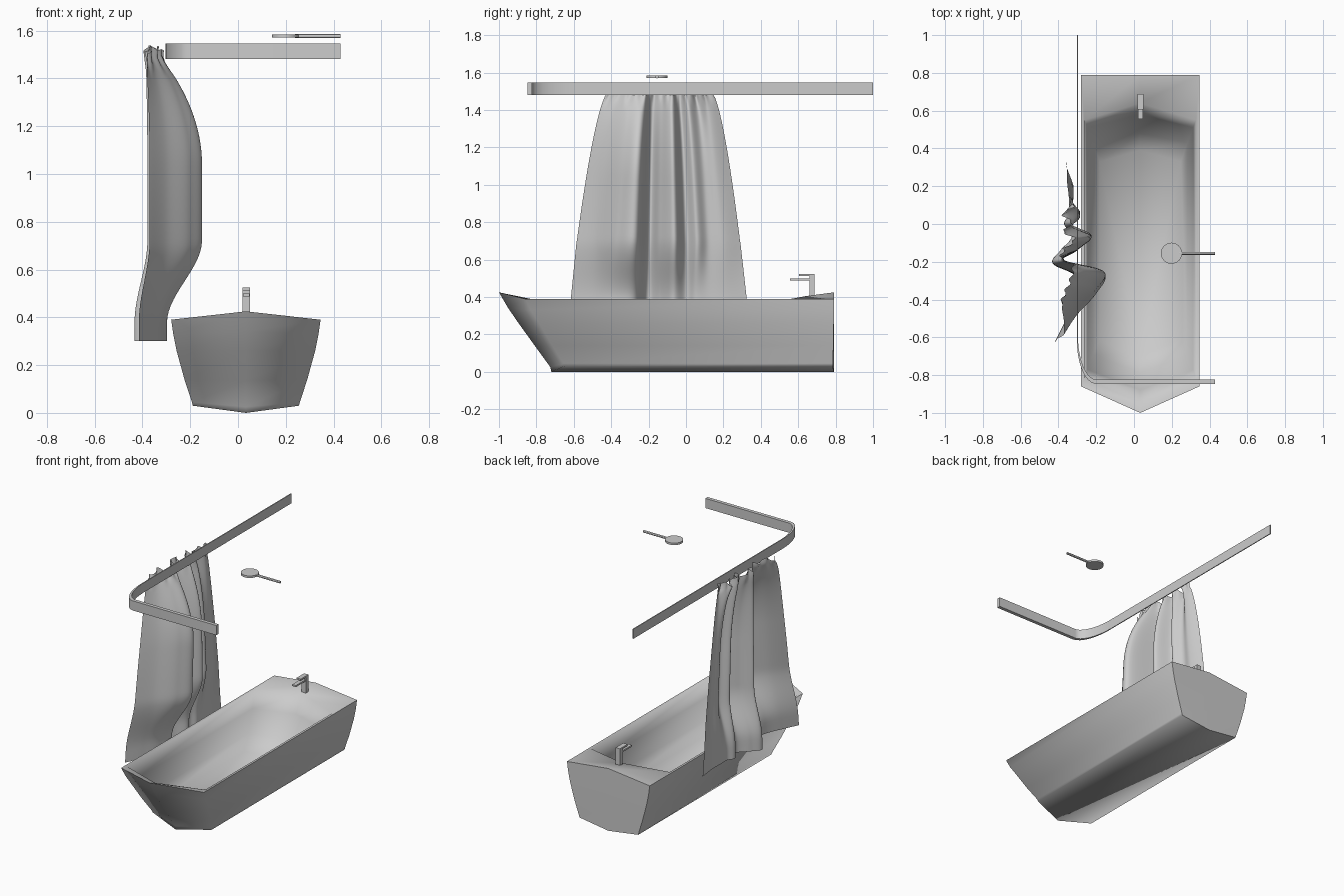
import bpy, bmesh, math
from mathutils import Vector

if "Cube" in bpy.data.objects:
    bpy.data.objects.remove(bpy.data.objects["Cube"])

CX = 0.033


def make_object(name, verts, faces, angle=35):
    me = bpy.data.meshes.new(name)
    me.from_pydata(verts, [], faces)
    bm = bmesh.new()
    bm.from_mesh(me)
    bmesh.ops.recalc_face_normals(bm, faces=bm.faces[:])
    bm.to_mesh(me)
    bm.free()
    ob = bpy.data.objects.new(name, me)
    bpy.context.collection.objects.link(ob)
    bpy.ops.object.select_all(action='DESELECT')
    bpy.context.view_layer.objects.active = ob
    ob.select_set(True)
    bpy.ops.object.shade_smooth_by_angle(angle=math.radians(angle))
    return ob


def box(name, lo, hi):
    v = [(x, y, z) for x in (lo[0], hi[0]) for y in (lo[1], hi[1]) for z in (lo[2], hi[2])]
    f = [(0, 1, 3, 2), (4, 6, 7, 5), (0, 4, 5, 1), (2, 3, 7, 6), (0, 2, 6, 4), (1, 5, 7, 3)]
    return make_object(name, v, f)


# bathtub: stacked six-sided rings, outside from the keel up, then down the inside
# half width, front apex y, front corner y, back corner y, back apex y, apex z, corner z
rings = [
    (0.222, -0.720, -0.650, 0.785, 0.79, 0.000, 0.030),
    (0.226, -0.725, -0.655, 0.785, 0.79, 0.025, 0.045),
    (0.257, -0.805, -0.715, 0.788, 0.79, 0.135, 0.140),
    (0.290, -0.895, -0.785, 0.790, 0.79, 0.260, 0.260),
    (0.304, -0.950, -0.830, 0.790, 0.79, 0.340, 0.330),
    (0.3125, -1.000, -0.860, 0.790, 0.79, 0.425, 0.390),
    (0.295, -0.945, -0.820, 0.550, 0.64, 0.405, 0.388),
    (0.280, -0.880, -0.770, 0.510, 0.58, 0.290, 0.280),
    (0.250, -0.790, -0.690, 0.430, 0.48, 0.150, 0.150),
    (0.215, -0.700, -0.610, 0.330, 0.39, 0.060, 0.075),
]
verts, faces = [], []
for hw, fa, fc, bc, ba, za, zc in rings:
    verts += [(CX, fa, za), (CX + hw, fc, zc), (CX + hw, bc, zc),
              (CX, ba, za), (CX - hw, bc, zc), (CX - hw, fc, zc)]
for r in range(len(rings) - 1):
    for i in range(6):
        j = (i + 1) % 6
        faces.append((r * 6 + i, r * 6 + j, r * 6 + 6 + j, r * 6 + 6 + i))
for b in (0, (len(rings) - 1) * 6):
    faces += [(b, b + 1, b + 2, b + 3), (b, b + 3, b + 4, b + 5)]
make_object("bathtub", verts, faces, 88)

# tap: post, spout and lever
box("tap_post", (0.018, 0.66, 0.40), (0.05, 0.687, 0.52))
box("tap_spout", (0.02, 0.555, 0.488), (0.048, 0.67, 0.499))
box("tap_lever", (0.018, 0.605, 0.513), (0.05, 0.687, 0.524))

# shower head with its arm
bpy.ops.mesh.primitive_cylinder_add(vertices=24, radius=0.056, depth=0.014,
                                    location=(0.198, -0.155, 1.577))
bpy.context.object.name = "shower_head"
bpy.ops.object.shade_smooth_by_angle()
bpy.ops.mesh.primitive_cylinder_add(vertices=12, radius=0.008, depth=0.19,
                                    location=(0.334, -0.155, 1.577), rotation=(0, math.pi / 2, 0))
bpy.context.object.name = "shower_arm"
bpy.ops.object.shade_smooth_by_angle()

# curtain rail: tall flat section, thinner on the long run, swept round one bend
path = [(-0.30, 1.0), (-0.30, 0.2)]
for k in range(9):
    a = math.pi / 2 * k / 8
    path.append((-0.20 - 0.10 * math.cos(a), -0.60 - 0.235 * math.sin(a)))
path.append((0.43, -0.835))
N = 4
verts, faces = [], []
for i, p in enumerate(path):
    a, b = path[max(i - 1, 0)], path[min(i + 1, len(path) - 1)]
    t = Vector((b[0] - a[0], b[1] - a[1])).normalized()
    half = 0.003 + 0.009 * abs(t.x)
    for c, s in ((1, 1), (-1, 1), (-1, -1), (1, -1)):
        verts.append((p[0] - t.y * half * c, p[1] + t.x * half * c, 1.513 + 0.033 * s))
for i in range(len(path) - 1):
    for k in range(N):
        m = (k + 1) % N
        faces.append((i * N + k, i * N + m, i * N + N + m, i * N + N + k))
faces += [tuple(range(N)), tuple(range(len(verts) - N, len(verts)))]
make_object("curtain_rail", verts, faces, 50)


# curtain: plan outlines at the top, middle and hem, blended down the height
top = [(-.345, .14), (-.325, .09), (-.375, .05), (-.325, .0), (-.375, -.04), (-.315, -.08),
       (-.365, -.13), (-.385, -.18), (-.325, -.22), (-.335, -.29), (-.365, -.36), (-.385, -.42)]
mid = [(-.355, .29), (-.32, .20), (-.325, .12), (-.285, .06), (-.33, .00), (-.225, -.06),
       (-.30, -.14), (-.375, -.20), (-.160, -.265), (-.20, -.37), (-.30, -.48), (-.37, -.585)]
hem = [(-.36, .335), (-.345, .22), (-.345, .12), (-.345, .05), (-.37, .00), (-.33, -.07),
       (-.39, -.14), (-.43, -.21), (-.305, -.28), (-.315, -.40), (-.36, -.51), (-.415, -.625)]


def spline(pts, u):
    s = u * (len(pts) - 1)
    i = min(int(s), len(pts) - 2)
    t = s - i
    p = [Vector(pts[min(max(i + k, 0), len(pts) - 1)]) for k in (-1, 0, 1, 2)]
    return 0.5 * (2 * p[1] + (p[2] - p[0]) * t + (2 * p[0] - 5 * p[1] + 4 * p[2] - p[3]) * t * t
                  + (3 * p[1] - p[0] - 3 * p[2] + p[3]) * t ** 3)


U, V = 110, 48
verts, faces = [], []
for j in range(V + 1):
    v = j / V
    for i in range(U + 1):
        u = i / U
        a, b, c = spline(top, u), spline(mid, u), spline(hem, u)
        ruffle = 0.014 * math.sin(u * 58) + 0.010 * math.sin(u * 23)
        z0 = 1.515 + ruffle
        z = z0 + (0.30 - z0) * v
        wy = min(max((1.49 - z) / 0.8, 0), 1) ** 0.65
        wx = min(max((1.49 - z) / 0.45, 0), 1)
        wx = 1 - (1 - wx) ** 2
        h = min(max((0.72 - z) / 0.34, 0), 1)
        h = h * h * (3 - 2 * h)
        hy = min(max((0.70 - z) / 0.40, 0), 1)
        x = (a.x + (b.x - a.x) * wx) * (1 - h) + c.x * h
        y = (a.y + (b.y - a.y) * wy) * (1 - hy) + c.y * hy
        # gathered crumple along the heading
        x += 0.010 * math.sin(u * 90) * max(0, 1 - v * 14)
        verts.append((x, y, z))
for j in range(V):
    for i in range(U):
        k = j * (U + 1) + i
        faces.append((k, k + 1, k + U + 2, k + U + 1))
make_object("curtain", verts, faces, 60)
